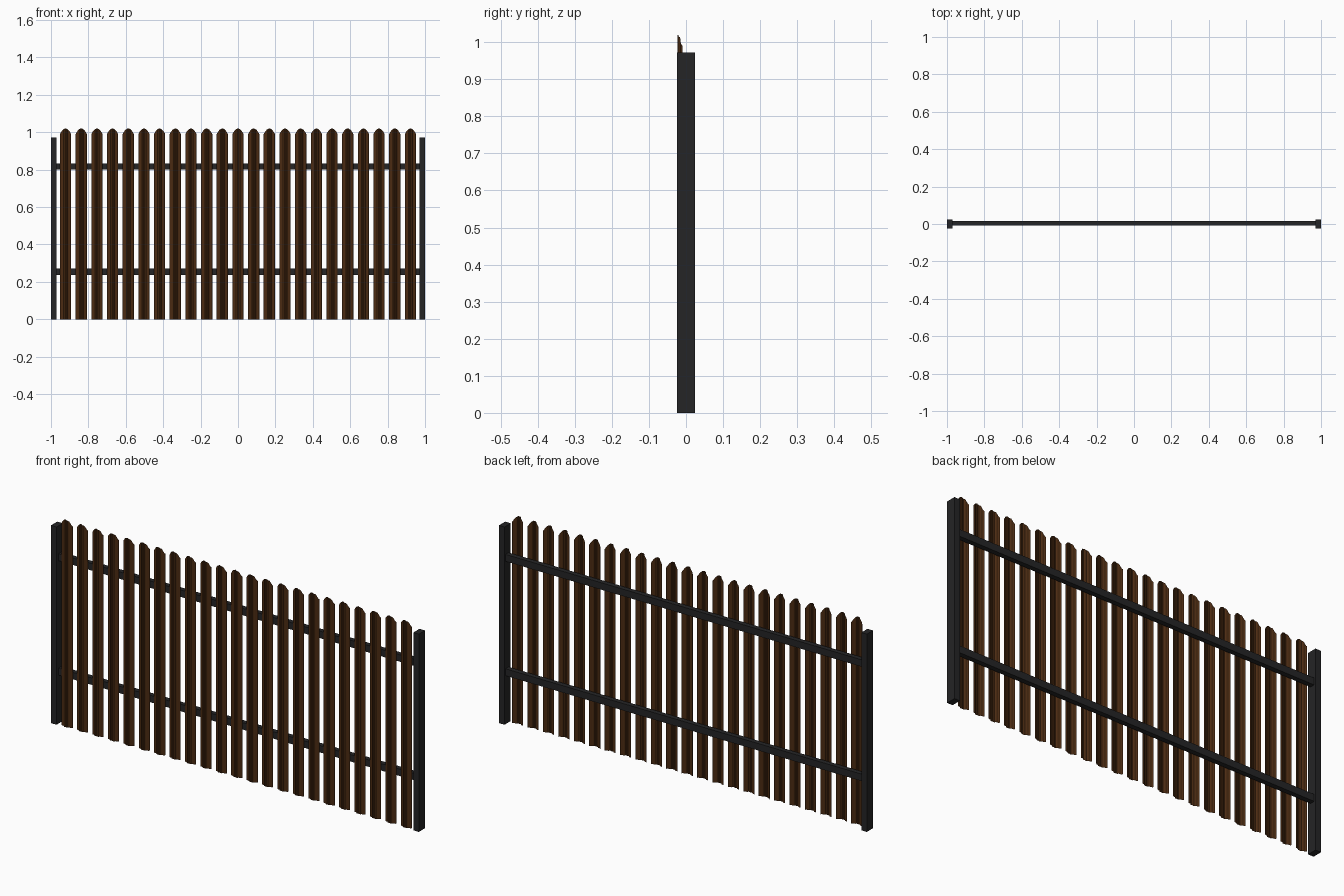
import bpy, bmesh

if "Cube" in bpy.data.objects:
    bpy.data.objects.remove(bpy.data.objects["Cube"])


def material(name, color):
    m = bpy.data.materials.new(name)
    m.diffuse_color = color
    m.use_nodes = True
    m.node_tree.nodes["Principled BSDF"].inputs["Base Color"].default_value = m.diffuse_color
    return m


dark = material("dark_metal", (0.018, 0.018, 0.019, 1))
brown = material("brown_metal", (0.07, 0.024, 0.006, 1))


def add_mesh(name, bm, mat):
    me = bpy.data.meshes.new(name)
    bm.to_mesh(me)
    bm.free()
    me.materials.append(mat)
    ob = bpy.data.objects.new(name, me)
    bpy.context.collection.objects.link(ob)
    return ob


def box(name, lo, hi, mat):
    bm = bmesh.new()
    bmesh.ops.create_cube(bm, size=1)
    for v in bm.verts:
        for i in range(3):
            v.co[i] = lo[i] + (v.co[i] + 0.5) * (hi[i] - lo[i])
    return add_mesh(name, bm, mat)


# End posts
for side, x in (("left", -0.985), ("right", 0.985)):
    box("post_" + side, (x - 0.015, -0.024, 0), (x + 0.015, 0.024, 0.972), dark)

# Horizontal rails behind the pickets
for name, z in (("lower_rail", 0.255), ("upper_rail", 0.817)):
    box(name, (-0.972, -0.008, z - 0.017), (0.972, 0.016, z + 0.017), dark)

# Ribbed sheet picket with an arched top: half cross-section (x, y), mirrored
half = [(0.0, -0.0205), (0.004, -0.0225), (0.010, -0.0215), (0.014, -0.0165),
        (0.019, -0.0150), (0.024, -0.0150), (0.028, -0.0125), (0.030, -0.0090)]
section = [(-x, y) for x, y in reversed(half[1:])] + half

bm = bmesh.new()
prev = None
for x, y in section:
    top = 1.02 - 0.03 * (abs(x) / 0.03) ** 2
    pair = (bm.verts.new((x, y, 0)), bm.verts.new((x, y, top)))
    if prev:
        bm.faces.new((prev[0], pair[0], pair[1], prev[1]))
    prev = pair
first = add_mesh("picket_01", bm, brown)

# Repeat the picket along the fence
count, reach = 23, 0.922
for i in range(count):
    ob = first if i == 0 else bpy.data.objects.new("picket_%02d" % (i + 1), first.data)
    if i:
        bpy.context.collection.objects.link(ob)
    ob.location.x = -reach + 2 * reach * i / (count - 1)
